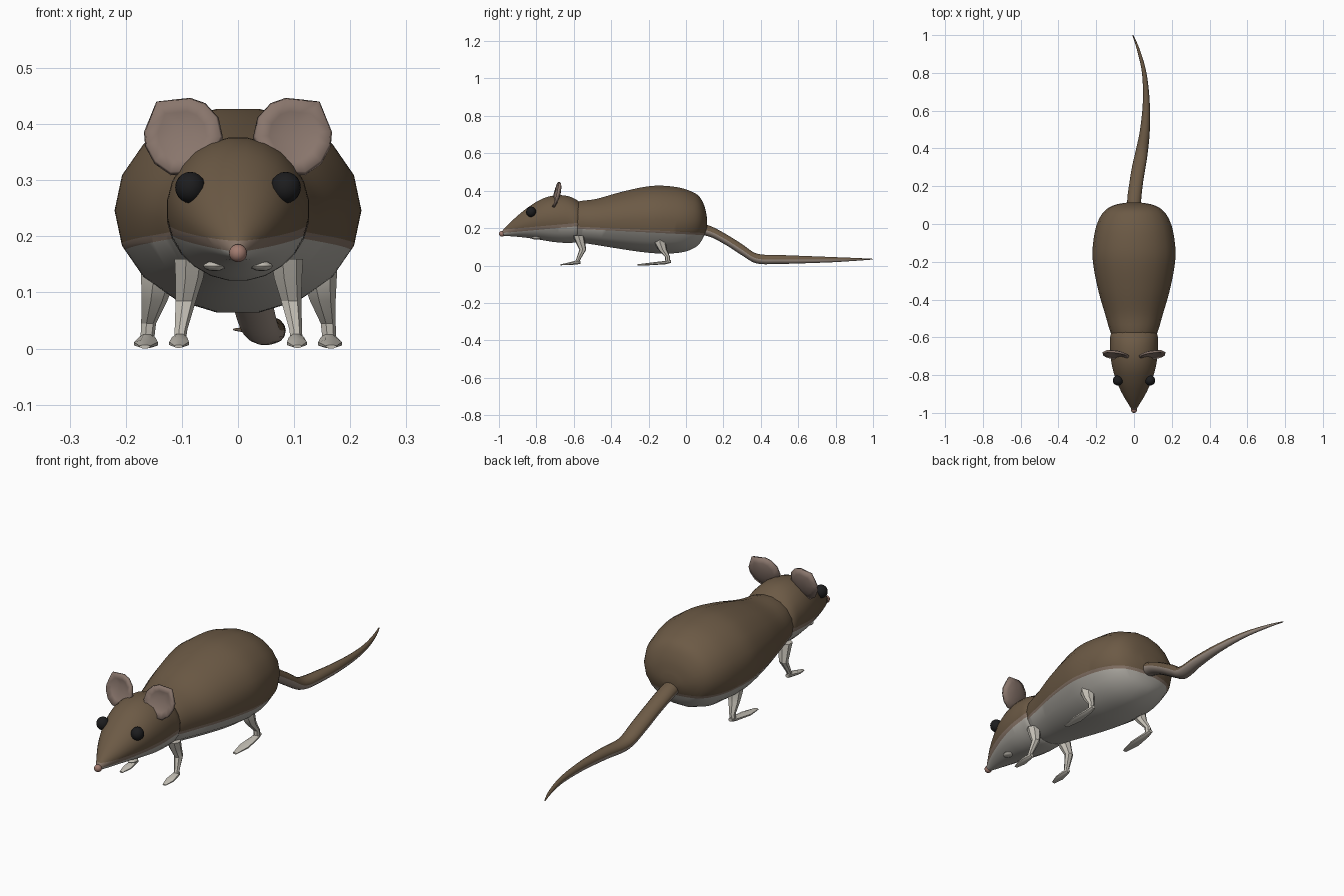
import bpy, bmesh, math
from mathutils import Vector

if "Cube" in bpy.data.objects:
    bpy.data.objects.remove(bpy.data.objects["Cube"])


def mat(name, r, g, b):
    m = bpy.data.materials.new(name)
    m.diffuse_color = (r, g, b, 1)
    m.use_nodes = True
    m.node_tree.nodes["Principled BSDF"].inputs["Base Color"].default_value = m.diffuse_color
    return m


FUR = mat("brown fur", .150, .102, .060)
BAND = mat("taupe flank", .24, .175, .135)
BELLY = mat("grey belly", .44, .42, .38)
EAR = mat("ear skin", .25, .18, .15)
EYE = mat("black eye", .012, .012, .013)
NOSE = mat("pink nose", .36, .20, .16)
LIMB = mat("pale limb", .56, .53, .47)
TAIL = mat("tail underside", .32, .26, .22)


def finish(bm, name, mats, angle=60):
    bmesh.ops.recalc_face_normals(bm, faces=bm.faces[:])
    me = bpy.data.meshes.new(name)
    bm.to_mesh(me)
    bm.free()
    ob = bpy.data.objects.new(name, me)
    bpy.context.collection.objects.link(ob)
    for m in mats:
        me.materials.append(m)
    bpy.ops.object.select_all(action='DESELECT')
    ob.select_set(True)
    bpy.context.view_layer.objects.active = ob
    bpy.ops.object.shade_smooth_by_angle(angle=math.radians(angle))
    return ob


def spline(st, sub):
    """Catmull-Rom through the stations."""
    out = []
    for i in range(len(st) - 1):
        a, b, c, d = (st[max(i - 1, 0)], st[i], st[i + 1], st[min(i + 2, len(st) - 1)])
        for k in range(sub):
            t = k / sub
            out.append([.5 * (2 * q + (r - p) * t + (2 * p - 5 * q + 4 * r - s) * t * t
                              + (3 * q - p - 3 * r + s) * t ** 3)
                        for p, q, r, s in zip(a, b, c, d)])
    return out + [list(st[-1])]


def bridge(bm, rings):
    n = len(rings[0])
    for a, b in zip(rings, rings[1:]):
        for i in range(n):
            j = (i + 1) % n
            bm.faces.new((a[i], a[j], b[j], b[i]))
    bm.faces.new(rings[0])
    bm.faces.new(rings[-1])


def loft(st, n, sub):
    """Elliptical rings along y; station = (y, x, top, bottom, half width)."""
    bm = bmesh.new()
    rings = []
    for y, x, top, bot, hw in spline(st, sub):
        zc, hz = (top + bot) / 2, (top - bot) / 2
        rings.append([bm.verts.new((x + hw * math.sin(math.tau * (i + .5) / n), y,
                                    zc + hz * math.cos(math.tau * (i + .5) / n)))
                      for i in range(n)])
    bridge(bm, rings)
    return bm


def tube(name, pts, radii, n, m):
    """Faceted limb through points, horizontal rings."""
    bm = bmesh.new()
    bridge(bm, [[bm.verts.new(Vector(p) + Vector((r * math.cos(math.tau * i / n),
                                                  r * math.sin(math.tau * i / n), 0)))
                 for i in range(n)] for p, r in zip(pts, radii)])
    return finish(bm, name, [m], 30)


def ball(name, loc, scale, m, seg=20):
    bm = bmesh.new()
    bmesh.ops.create_uvsphere(bm, u_segments=seg, v_segments=seg // 2, radius=1)
    for v in bm.verts:
        v.co = Vector([c * s + l for c, s, l in zip(v.co, scale, loc)])
    return finish(bm, name, [m])


def paint_fur(bm, z0, slope, width):
    """Cut at two sloping planes: belly below, taupe band between, fur above."""
    for z in (z0, z0 + width):
        bmesh.ops.bisect_plane(bm, geom=bm.verts[:] + bm.edges[:] + bm.faces[:], dist=1e-5,
                               plane_co=(0, 0, z), plane_no=(0, -slope, 1))
    for f in bm.faces:
        c = f.calc_center_median()
        h = c.z - z0 - slope * c.y
        f.material_index = 2 if h < 0 else 1 if h < width else 0


# Body
bm = loft([(-.66, 0, .31, .15, .08), (-.58, 0, .343, .125, .122), (-.48, 0, .358, .108, .152),
           (-.36, 0, .392, .088, .187), (-.24, 0, .42, .07, .212), (-.15, 0, .43, .062, .22),
           (-.05, 0, .422, .064, .209), (.02, 0, .402, .08, .188), (.07, 0, .372, .112, .155),
           (.1, 0, .315, .165, .105), (.113, 0, .25, .2, .04)], 18, 4)
paint_fur(bm, .167, -.05, .012)
finish(bm, "body", [FUR, BAND, BELLY])

# Head
bm = loft([(-.54, 0, .31, .17, .06), (-.575, 0, .345, .128, .12), (-.63, 0, .372, .12, .127),
           (-.70, 0, .376, .124, .125), (-.77, 0, .357, .135, .113), (-.84, 0, .315, .146, .09),
           (-.90, 0, .267, .153, .062), (-.95, 0, .22, .157, .032), (-.985, 0, .183, .16, .01)], 24, 4)
paint_fur(bm, .262, .09, .018)
finish(bm, "head", [FUR, BAND, BELLY])

# Nose
ball("nose", (0, -.984, .17), (.016, .016, .016), NOSE)

# Tail
bm = loft([(.08, 0, .225, .165, .036), (.14, .002, .208, .148, .037), (.22, .012, .165, .105, .036),
           (.3, .025, .115, .053, .036), (.38, .04, .064, .01, .033), (.5, .058, .057, .008, .026),
           (.65, .065, .051, .012, .018), (.8, .054, .045, .018, .012), (.92, .024, .04, .026, .008),
           (1.0, -.006, .036, .032, .003)], 14, 5)
bmesh.ops.recalc_face_normals(bm, faces=bm.faces[:])
bm.normal_update()
for f in bm.faces:
    f.material_index = 1 if f.normal.z < -.05 else 0
finish(bm, "tail", [FUR, TAIL])

# Ear outline seen from the front (x, z)
OUTLINE = [(.166, .387), (.145, .440), (.114, .443), (.086, .446), (.06, .437), (.037, .412),
           (.029, .377), (.05, .337), (.086, .314), (.12, .312), (.148, .332), (.164, .362)]

for s, side in ((-1, "left"), (1, "right")):
    # Cupped ear
    bm = bmesh.new()
    rings = []
    for k in (1, .66, .33):
        rings.append([])
        for x, z in OUTLINE:
            px, pz = .1 + (x - .1) * k, .378 + (z - .378) * k
            y = -.712 + (pz - .31) * .25 + (px - .1) * .12 + .016 * (1 - k * k)
            rings[-1].append(bm.verts.new((s * px, y, pz)))
    bridge(bm, rings)
    bm.faces.remove([f for f in bm.faces if set(f.verts) == set(rings[0])][0])
    ear = finish(bm, side + "_ear", [EAR])
    mod = ear.modifiers.new("thickness", 'SOLIDIFY')
    mod.thickness, mod.offset = .012, 0

    # Eye
    ball(side + "_eye", (s * .085, -.828, .287), (.027, .027, .028), EYE)
    # Small pale chin tuft
    ball(side + "_chin_tuft", (s * .042, -.80, .147), (.02, .026, .009), LIMB, 12)

    # Front leg and foot
    tube(side + "_front_leg", [(s * .086, -.575, .16), (s * .088, -.565, .125), (s * .094, -.552, .085),
                               (s * .102, -.575, .035), (s * .104, -.583, .015)],
         [.03, .026, .019, .012, .011], 7, LIMB)
    finish(loft([(-.565, s * .103, .024, .008, .009), (-.59, s * .104, .027, .004, .015),
                 (-.63, s * .105, .016, .002, .019), (-.67, s * .106, .007, .001, .008)], 8, 1),
           side + "_front_foot", [LIMB], 30)

    # Hind leg and foot
    tube(side + "_hind_leg", [(s * .14, -.14, .165), (s * .143, -.14, .125), (s * .15, -.125, .085),
                              (s * .16, -.098, .045), (s * .162, -.098, .02)],
         [.036, .033, .024, .014, .013], 7, LIMB)
    finish(loft([(-.08, s * .162, .03, .014, .01), (-.11, s * .162, .026, .006, .016),
                 (-.19, s * .164, .016, .001, .023), (-.26, s * .166, .007, 0, .01)], 8, 1),
           side + "_hind_foot", [LIMB], 30)
